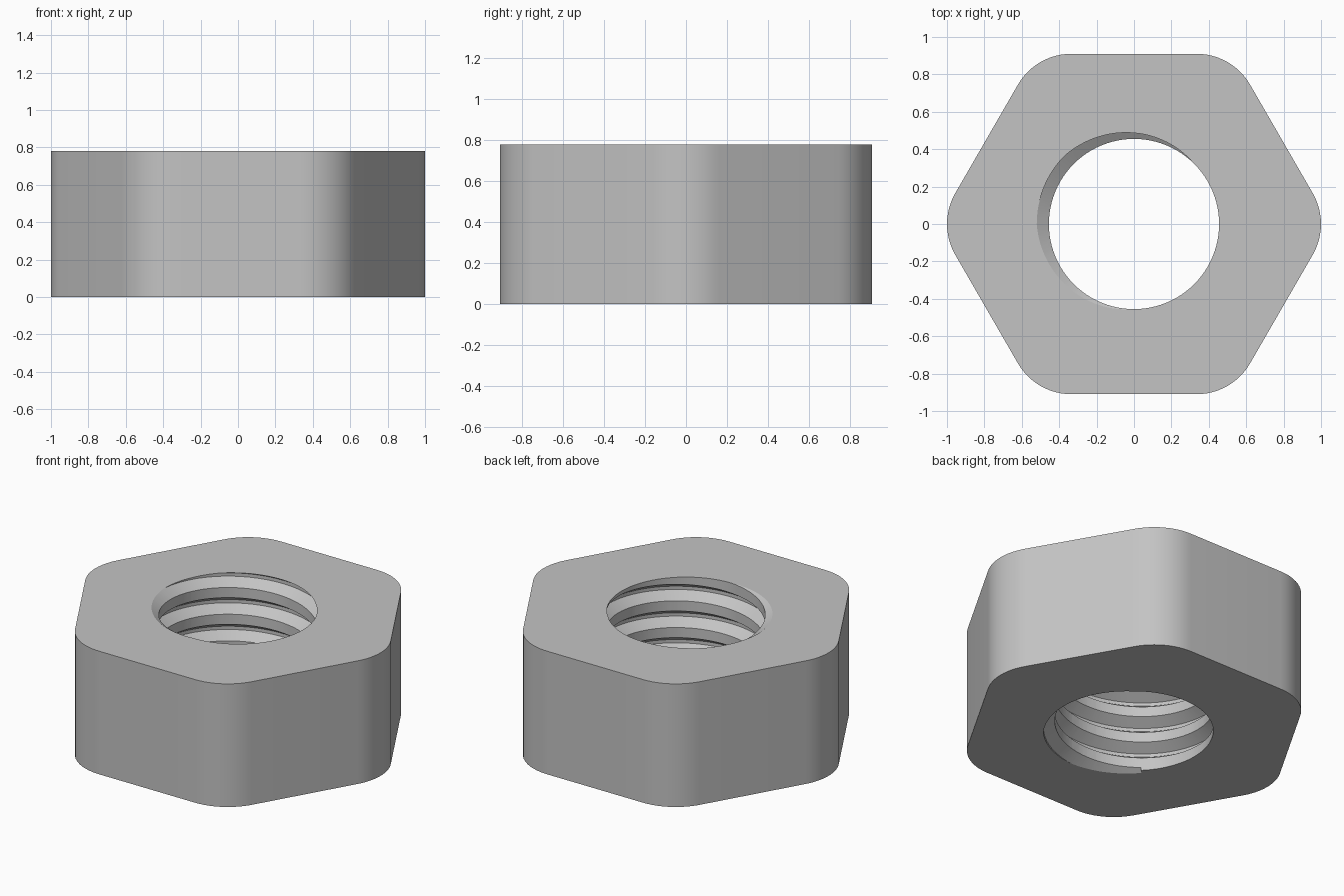
import bpy, bmesh
from math import pi, cos, sin, radians

if "Cube" in bpy.data.objects:
    bpy.data.objects.remove(bpy.data.objects["Cube"])

HEIGHT, APOTHEM, CORNER_R = 0.78, 0.91, 0.33
BORE_R, ROOT_R, PITCH = 0.455, 0.52, 0.169
STEPS = 96                       # segments per turn


def finish(bm, name):
    bmesh.ops.recalc_face_normals(bm, faces=bm.faces)
    mesh = bpy.data.meshes.new(name)
    bm.to_mesh(mesh)
    bm.free()
    obj = bpy.data.objects.new(name, mesh)
    bpy.context.collection.objects.link(obj)
    return obj


def prism(name, points, z0, z1):
    bm = bmesh.new()
    face = bm.faces.new([bm.verts.new((x, y, z0)) for x, y in points])
    out = bmesh.ops.extrude_face_region(bm, geom=[face], use_keep_orig=True)
    for v in out["geom"]:
        if isinstance(v, bmesh.types.BMVert):
            v.co.z = z1
    return finish(bm, name)


# Hexagonal body with rounded corners
outline = []
arc_centre = (APOTHEM - CORNER_R) / cos(pi / 6)
for corner in range(6):
    mid = corner * pi / 3
    for i in range(13):
        a = mid - pi / 6 + i * pi / 36
        outline.append((arc_centre * cos(mid) + CORNER_R * cos(a),
                        arc_centre * sin(mid) + CORNER_R * sin(a)))
nut = prism("hex_nut", outline, 0, HEIGHT)

# Plain bore cutter
circle = [(BORE_R * cos(2 * pi * i / STEPS), BORE_R * sin(2 * pi * i / STEPS))
          for i in range(STEPS)]
bore = prism("bore_cutter", circle, -0.1, HEIGHT + 0.1)

# Right-handed helical groove cutter, trapezoid in section
inner_r = BORE_R - 0.015
half_root, half_mouth = 0.0105, 0.0525
half_inner = half_mouth + (half_mouth - half_root) * 0.015 / (ROOT_R - BORE_R)
section = [(inner_r, -half_inner), (ROOT_R, -half_root),
           (ROOT_R, half_root), (inner_r, half_inner)]
start, top_angle = radians(225), radians(158)
bm = bmesh.new()
rings = []
for i in range(int(5.4 * STEPS)):
    a = start + 2 * pi * i / STEPS
    # groove centre reaches the top face at top_angle
    z = HEIGHT + PITCH * ((a - top_angle) / (2 * pi) - 5)
    rings.append([bm.verts.new((r * cos(a), r * sin(a), z + dz))
                  for r, dz in section])
for lower, upper in zip(rings, rings[1:]):
    for k in range(4):
        n = (k + 1) % 4
        bm.faces.new((lower[k], lower[n], upper[n], upper[k]))
bm.faces.new(rings[0])
bm.faces.new(rings[-1])
groove = finish(bm, "groove_cutter")

# Cut the bore and thread
bpy.context.view_layer.objects.active = nut
for cutter in (bore, groove):
    cutter.hide_render = True
    mod = nut.modifiers.new("cut", "BOOLEAN")
    mod.operation, mod.solver, mod.object = "DIFFERENCE", "EXACT", cutter
    bpy.ops.object.modifier_apply(modifier=mod.name)
    bpy.data.objects.remove(cutter)

# Steel material
steel = bpy.data.materials.new("steel_grey")
steel.use_nodes = True
colour = (0.55, 0.55, 0.55, 1)
steel.diffuse_color = colour
steel.node_tree.nodes["Principled BSDF"].inputs["Base Color"].default_value = colour
nut.data.materials.clear()
nut.data.materials.append(steel)

# Smooth walls with sharp rims
for obj in bpy.context.selected_objects:
    obj.select_set(False)
nut.select_set(True)
bpy.context.view_layer.objects.active = nut
bpy.ops.object.shade_smooth_by_angle(angle=radians(30))
